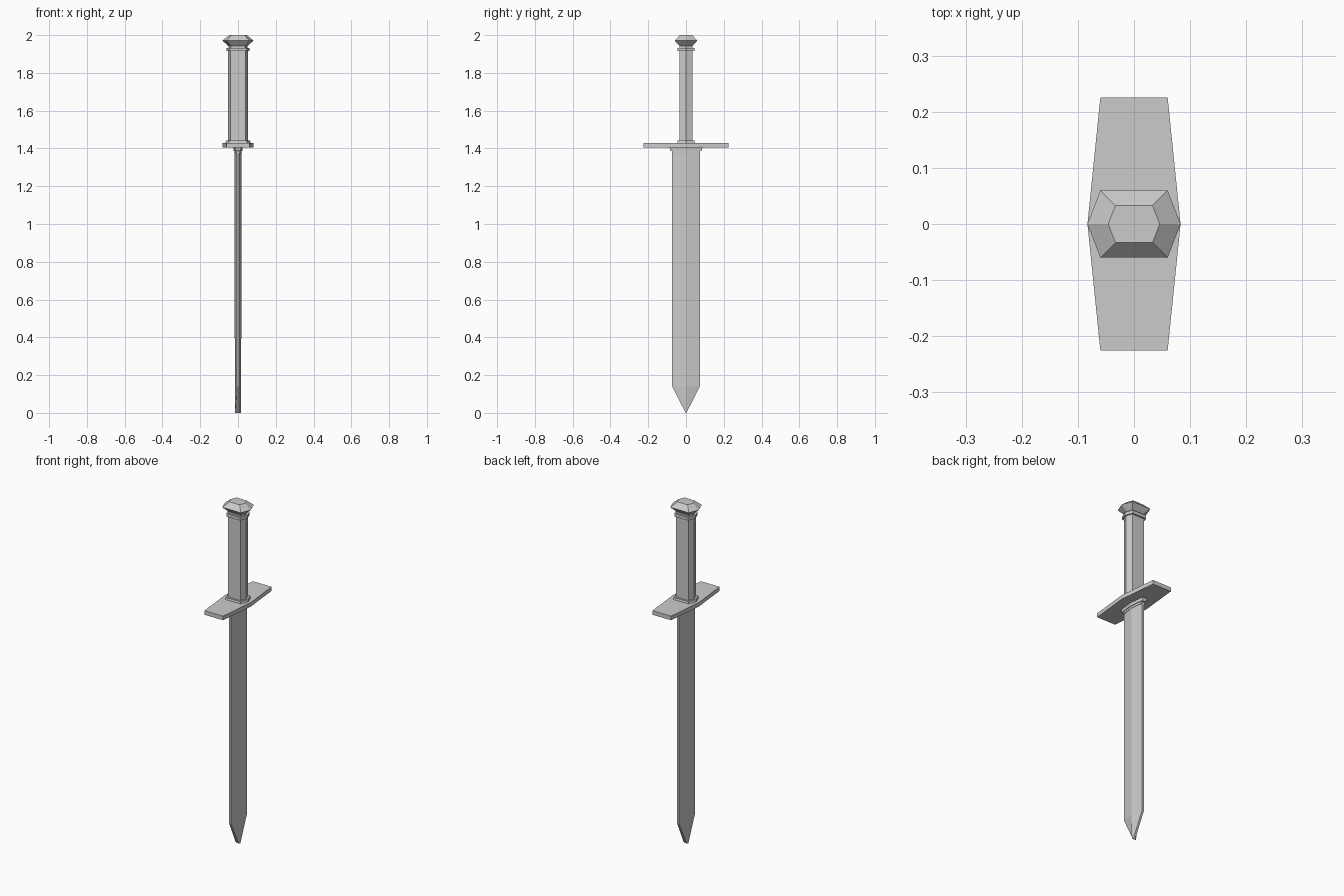
import bpy
import bmesh


def hex_loft(name, rings):
    """Loft hexagonal rings (z, ridge half-width x, flat half-width x, half-depth y)."""
    bm = bmesh.new()
    loops = []
    for z, ridge, flat, y in rings:
        pts = [(ridge, 0), (flat, y), (-flat, y), (-ridge, 0), (-flat, -y), (flat, -y)]
        loops.append([bm.verts.new((px, py, z)) for px, py in pts])
    for a, b in zip(loops, loops[1:]):
        for i in range(6):
            j = (i + 1) % 6
            bm.faces.new((a[i], a[j], b[j], b[i]))
    bm.faces.new(list(reversed(loops[0])))
    bm.faces.new(loops[-1])
    bmesh.ops.recalc_face_normals(bm, faces=bm.faces)
    mesh = bpy.data.meshes.new(name)
    bm.to_mesh(mesh)
    bm.free()
    obj = bpy.data.objects.new(name, mesh)
    bpy.context.collection.objects.link(obj)
    return obj


# Blade with a shallow central ridge and a chisel-like tip
hex_loft("blade", [(0, 0.015, 0.006, 0.002), (0.14, 0.017, 0.006, 0.073),
                   (1.37, 0.018, 0.006, 0.073), (1.39, 0.018, 0.01, 0.073)])

# Stepped collar under the guard
hex_loft("blade_collar", [(1.375, 0.019, 0.011, 0.07), (1.387, 0.019, 0.011, 0.075),
                          (1.387, 0.023, 0.014, 0.083), (1.407, 0.024, 0.015, 0.087)])

# Crossguard
hex_loft("crossguard", [(1.405, 0.083, 0.06, 0.225), (1.429, 0.083, 0.06, 0.225)])

# Grip and its two collars
hex_loft("lower_grip_collar", [(1.428, 0.067, 0.049, 0.047), (1.442, 0.064, 0.047, 0.045)])
hex_loft("grip", [(1.44, 0.053, 0.04, 0.034), (1.917, 0.053, 0.04, 0.034)])
hex_loft("upper_grip_collar", [(1.915, 0.061, 0.045, 0.044), (1.933, 0.061, 0.045, 0.044)])

# Faceted pommel
hex_loft("pommel", [(1.93, 0.05, 0.037, 0.034), (1.942, 0.05, 0.037, 0.034),
                    (1.971, 0.083, 0.06, 0.06), (2.0, 0.046, 0.033, 0.033)])
